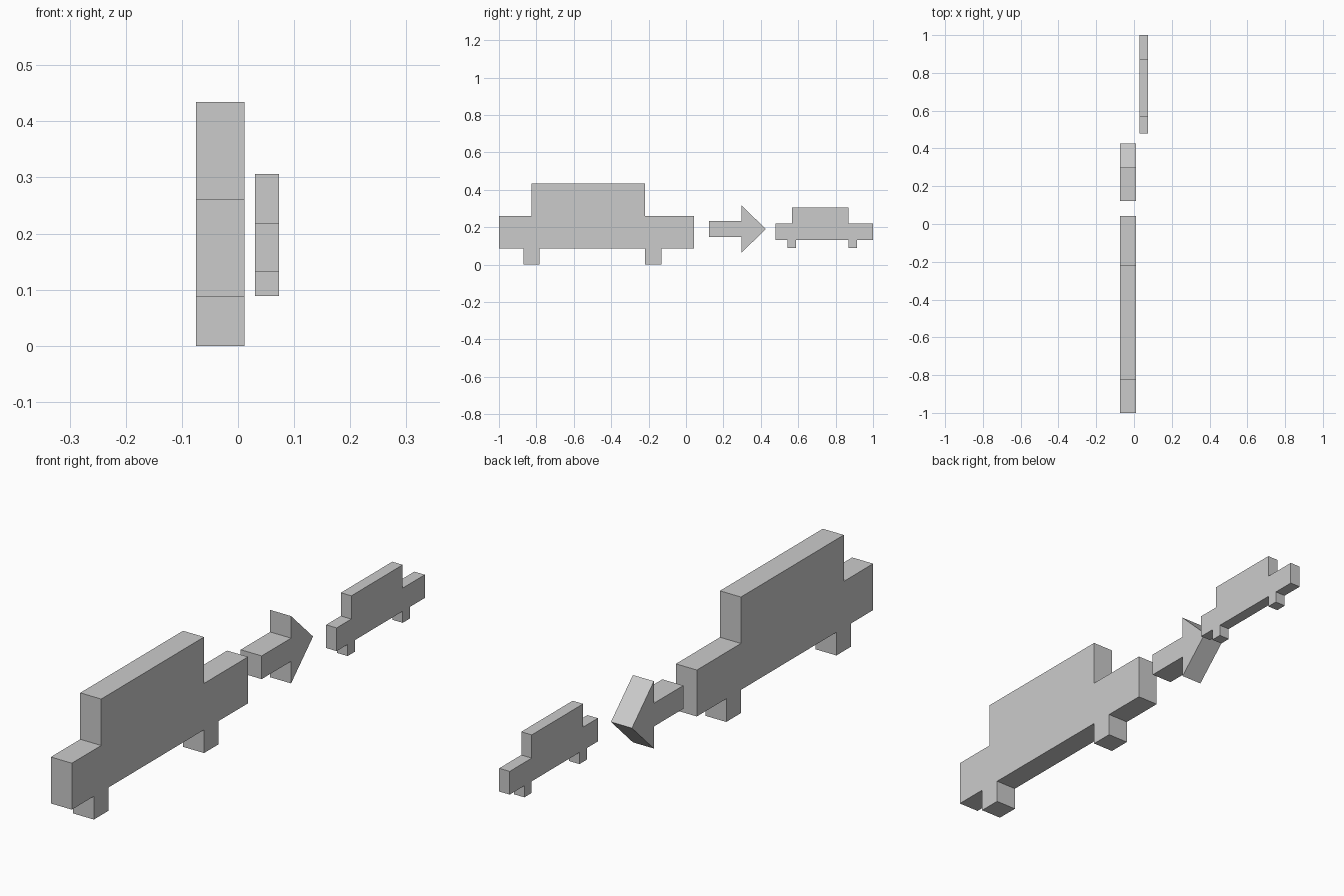
import bpy, bmesh

if "Cube" in bpy.data.objects:
    bpy.data.objects.remove(bpy.data.objects["Cube"])

U = 0.0869  # one grid step of the large car


def extrude_profile(name, pts, x0, x1):
    """Solid from a (y, z) outline, extruded along x."""
    bm = bmesh.new()
    face = bm.faces.new([bm.verts.new((x0, y, z)) for y, z in pts])
    side = bmesh.ops.extrude_face_region(bm, geom=[face])
    verts = [v for v in side["geom"] if isinstance(v, bmesh.types.BMVert)]
    bmesh.ops.translate(bm, verts=verts, vec=(x1 - x0, 0, 0))
    bmesh.ops.recalc_face_normals(bm, faces=bm.faces)
    mesh = bpy.data.meshes.new(name)
    bm.to_mesh(mesh)
    bm.free()
    obj = bpy.data.objects.new(name, mesh)
    bpy.context.collection.objects.link(obj)


# Car outline in grid steps: wheels, body and cabin in one silhouette
CAR = [(0, 1), (1.5, 1), (1.5, 0), (2.5, 0), (2.5, 1), (9, 1), (9, 0), (10, 0),
       (10, 1), (12, 1), (12, 3), (9, 3), (9, 5), (2, 5), (2, 3), (0, 3)]


def car(name, y, z, x, u):
    extrude_profile(name, [(y + a * u, z + b * u) for a, b in CAR], x, x + u)


car("large_car", -1.0, 0.0, -0.075, U)
car("small_car", 1.0 - 6 * U, 0.0885, 0.030, U / 2)

# Arrow pointing from the large car to the small one
zc, h, w = 0.19, U / 2, 0.126
y0, y1, tip = 0.123, 0.297, 0.427
extrude_profile("arrow", [(y0, zc - h), (y1, zc - h), (y1, zc - w), (tip, zc),
                          (y1, zc + w), (y1, zc + h), (y0, zc + h)],
                -0.075, -0.075 + U)
